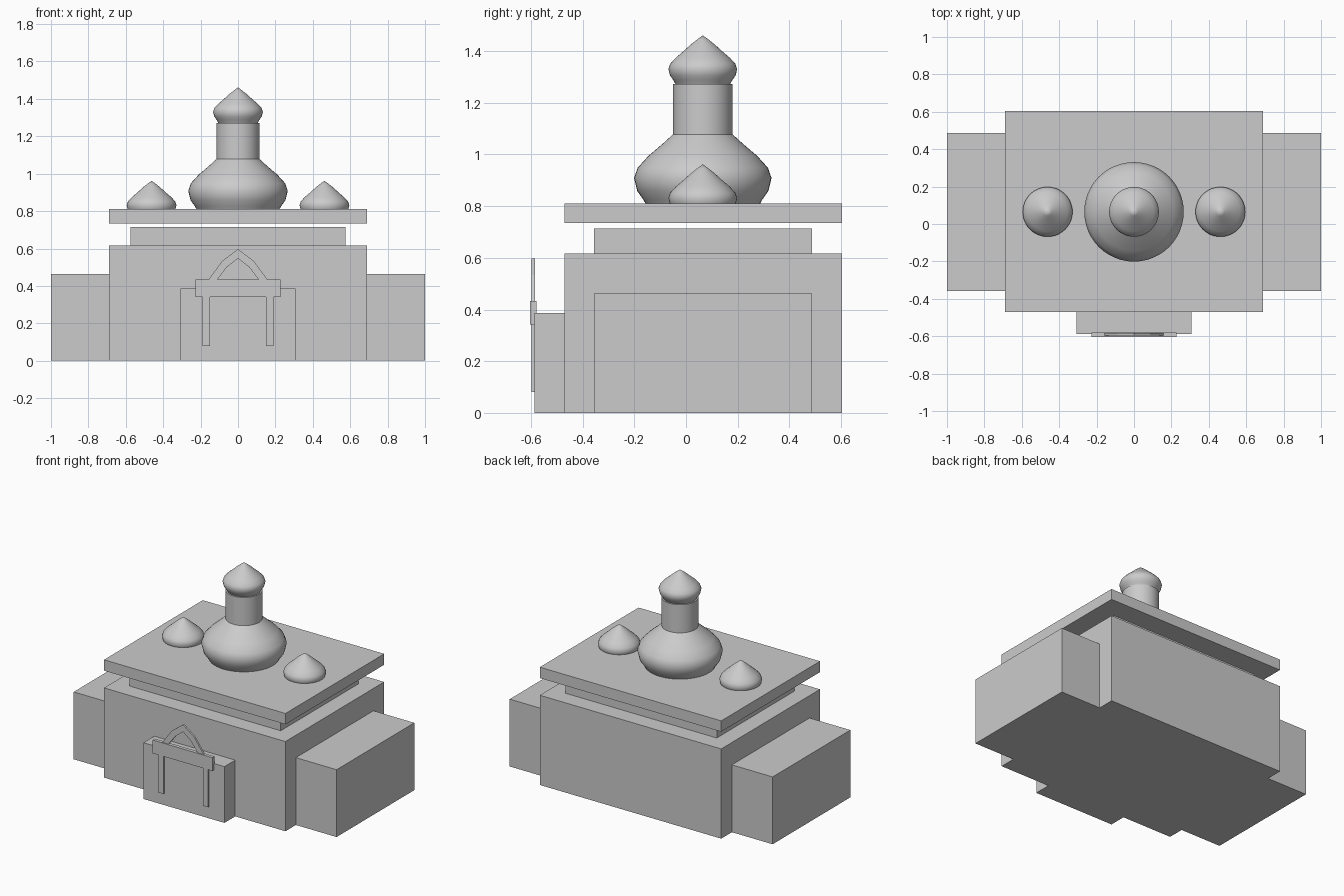
import bpy, bmesh, math

if "Cube" in bpy.data.objects:
    bpy.data.objects.remove(bpy.data.objects["Cube"], do_unlink=True)

stone = bpy.data.materials.new("light grey stone")
stone.use_nodes = True
GREY = (0.6, 0.6, 0.6, 1)
stone.diffuse_color = GREY
stone.node_tree.nodes["Principled BSDF"].inputs["Base Color"].default_value = GREY

DOME_Y = 0.065
SEGMENTS = 48


def finish(name, bm, smooth=False):
    bmesh.ops.recalc_face_normals(bm, faces=bm.faces)
    mesh = bpy.data.meshes.new(name)
    bm.to_mesh(mesh)
    bm.free()
    obj = bpy.data.objects.new(name, mesh)
    bpy.context.collection.objects.link(obj)
    mesh.materials.append(stone)
    if smooth:
        bpy.ops.object.select_all(action='DESELECT')
        obj.select_set(True)
        bpy.context.view_layer.objects.active = obj
        bpy.ops.object.shade_smooth_by_angle(angle=math.radians(40))
    return obj


def box(name, x, y, z):
    """Box from (low, high) ranges on each axis."""
    bm = bmesh.new()
    bmesh.ops.create_cube(bm, size=1)
    for v in bm.verts:
        v.co = [(r[0] + r[1]) / 2 + c * (r[1] - r[0]) for c, r in zip(v.co, (x, y, z))]
    return finish(name, bm)


def lathe(name, profile, x, z, scale=1):
    """Spin a (radius, height) profile around a vertical axis."""
    bm = bmesh.new()
    verts = [bm.verts.new((r * scale, 0, h * scale)) for r, h in profile]
    edges = [bm.edges.new(pair) for pair in zip(verts, verts[1:])]
    bmesh.ops.spin(bm, geom=verts + edges, cent=(0, 0, 0), axis=(0, 0, 1),
                   angle=math.tau, steps=SEGMENTS)
    bmesh.ops.remove_doubles(bm, verts=bm.verts, dist=1e-5)
    bmesh.ops.translate(bm, verts=bm.verts, vec=(x, DOME_Y, z))
    return finish(name, bm, smooth=True)


# Building blocks
box("main_hall", (-0.69, 0.69), (-0.47, 0.603), (0, 0.617))
for side, name in ((-1, "right_wing"), (1, "left_wing")):
    box(name, sorted((side * 0.69, side)), (-0.357, 0.487), (0, 0.463))
box("upper_band", (-0.575, 0.575), (-0.357, 0.487), (0.617, 0.714))
box("roof_slab", (-0.69, 0.69), (-0.47, 0.603), (0.735, 0.81))
box("porch", (-0.308, 0.308), (-0.587, -0.47), (0, 0.387))
box("door_lintel", (-0.228, 0.228), (-0.603, -0.579), (0.342, 0.433))

# Pointed door frame: a thin strip with straight legs
outer = [(0.19, 0.08), (0.19, 0.34), (0.16, 0.43), (0.085, 0.533), (0, 0.597)]
inner = [(0.15, 0.08), (0.15, 0.34), (0.113, 0.43), (0.06, 0.5), (0, 0.547)]
bm = bmesh.new()
rows = []
for half in (outer, inner):
    path = half + [(-x, z) for x, z in reversed(half[:-1])]
    rows.append([bm.verts.new((x, -0.597, z)) for x, z in path])
for i in range(len(rows[0]) - 1):
    bm.faces.new((rows[0][i], rows[0][i + 1], rows[1][i + 1], rows[1][i]))
back = bmesh.ops.extrude_face_region(bm, geom=bm.faces[:])["geom"]
bmesh.ops.translate(bm, vec=(0, 0.013, 0),
                    verts=[g for g in back if isinstance(g, bmesh.types.BMVert)])
finish("pointed_door_frame", bm)

# Onion domes share one profile; the drum stands on the big one
onion = [(0, 0), (0.105, 0), (0.115, 0.018), (0.127, 0.035), (0.133, 0.06),
         (0.126, 0.08), (0.105, 0.103), (0.078, 0.126), (0.046, 0.155),
         (0.022, 0.174), (0, 0.19)]
lathe("main_dome", onion, 0, 0.789, 2)
lathe("tower_drum", [(0, 0), (0.115, 0), (0.115, 0.3), (0, 0.3)], 0, 0.972)
lathe("tower_dome", onion, 0, 1.271)
for side, name in ((-1, "right_dome"), (1, "left_dome")):
    lathe(name, onion, side * 0.462, 0.772)
